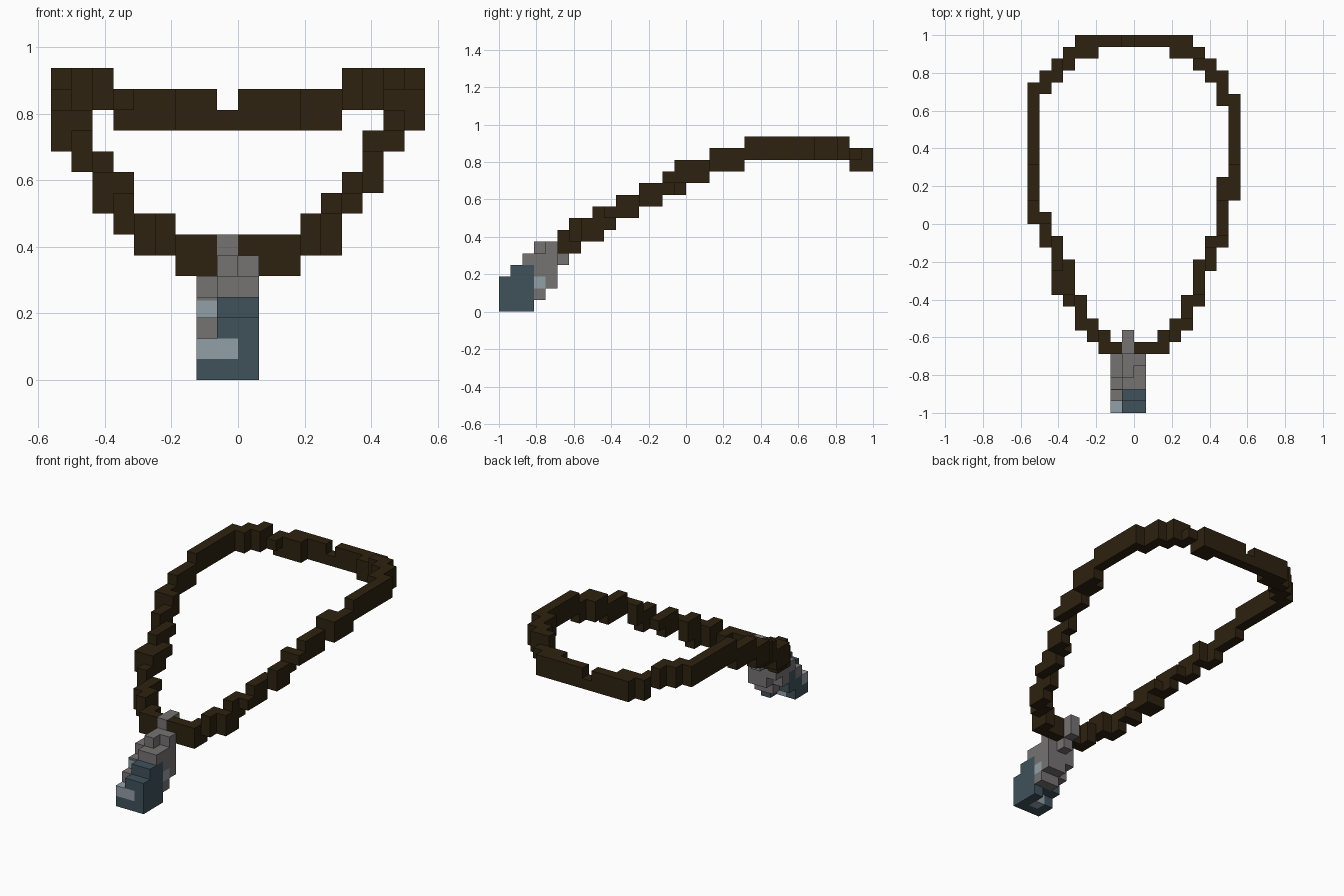
import bpy
import bmesh
from mathutils import Vector

if "Cube" in bpy.data.objects:
    bpy.data.objects.remove(bpy.data.objects["Cube"], do_unlink=True)

UNIT = 1 / 16  # edge of one block


def make_material(name, rgb):
    material = bpy.data.materials.new(name)
    material.use_nodes = True
    colour = (*rgb, 1)
    material.diffuse_color = colour
    material.node_tree.nodes["Principled BSDF"].inputs["Base Color"].default_value = colour
    return material


brown = make_material("dark brown cord", (0.027, 0.016, 0.005))
grey = make_material("warm grey stone", (0.18, 0.17, 0.17))
slate = make_material("slate blue", (0.05, 0.085, 0.102))
pale = make_material("pale blue grey", (0.29, 0.35, 0.39))


def cells(boxes):
    """Blocks filled by boxes: x range, y range, lowest z, optional height."""
    filled = set()
    for x0, x1, y0, y1, z, *height in boxes:
        for x in range(x0, x1 + 1):
            for y in range(y0, y1 + 1):
                for level in range(z, z + (height[0] if height else 2)):
                    filled.add((x, y, level))
    return filled


# Right-hand strand on the -x side, from the pendant upward
cord_right = cells([
    (-3, -2, -11, -11, 5), (-3, -3, -10, -10, 5), (-4, -4, -10, -10, 6),
    (-5, -4, -9, -9, 6), (-5, -5, -8, -8, 6), (-6, -6, -7, -7, 7),
    (-5, -5, -7, -7, 7, 1), (-7, -6, -6, -5, 8), (-7, -7, -4, -3, 9),
    (-6, -6, -4, -4, 9, 1), (-8, -8, -2, -1, 10), (-7, -7, -2, -2, 10, 1),
    (-9, -8, 0, 0, 11), (-9, -9, 1, 1, 11), (-9, -9, 2, 4, 12),
    (-9, -9, 5, 11, 13), (-8, -8, 11, 12, 13), (-7, -7, 12, 13, 13),
    (-6, -6, 13, 13, 13, 1),
])

# Left-hand strand on the +x side
cord_left = cells([
    (0, 2, -11, -11, 5), (2, 2, -10, -10, 5), (3, 3, -10, -10, 6),
    (3, 4, -9, -9, 6), (4, 4, -8, -8, 6, 3), (4, 4, -7, -7, 7),
    (5, 5, -7, -7, 8, 1), (5, 5, -6, -5, 8), (6, 6, -4, -3, 9),
    (5, 5, -4, -4, 9, 1), (6, 6, -2, -2, 10), (7, 7, -2, -2, 11, 1),
    (7, 7, -1, 1, 11), (7, 8, 2, 3, 12), (8, 8, 4, 4, 12),
    (8, 8, 5, 10, 13), (7, 7, 10, 12, 13), (6, 6, 12, 13, 13),
    (5, 5, 13, 13, 13),
])

# Back of the neck, with a small notch
cord_back = cells([
    (-5, -2, 15, 15, 12), (-1, -1, 15, 15, 12, 1), (0, 4, 15, 15, 12),
    (-6, -4, 14, 14, 12), (3, 4, 14, 14, 12), (5, 5, 14, 14, 13, 1),
])

# Stone mount that joins the pendant to the cord
mount = cells([
    (-1, -1, -10, -10, 5), (-1, -1, -11, -11, 4, 3),
    (-1, 0, -12, -12, 2, 4), (-2, -2, -12, -12, 3),
    (-1, -1, -13, -13, 1, 5), (0, 0, -13, -13, 1, 4),
    (-2, -2, -13, -13, 2, 3), (-1, 0, -14, -14, 4, 1),
    (-2, -2, -14, -14, 3, 1), (-2, -2, -15, -15, 2, 1),
])

# Stepped pendant and its pale inlays
pendant = cells([
    (-1, 0, -16, -16, 0, 3), (-1, 0, -15, -15, 0, 4),
    (-1, 0, -14, -14, 1, 3), (0, 0, -14, -14, 0, 1),
    (-2, -2, -16, -15, 0), (-2, -2, -14, -14, 1),
])
inlays = cells([(-2, -1, -16, -16, 1, 1), (0, 0, -13, -13, 2, 1),
                (-1, -1, -15, -15, 0, 1)])
mount -= inlays
pendant -= inlays

parts = [
    ("cord_right", cord_right, brown), ("cord_left", cord_left, brown),
    ("cord_back", cord_back, brown), ("pendant_mount", mount, grey),
    ("pendant_body", pendant, slate), ("pendant_inlays", inlays, pale),
]
solid = set().union(*(part[1] for part in parts))


def link_mesh(name, bm, material):
    mesh = bpy.data.meshes.new(name)
    bm.to_mesh(mesh)
    bm.free()
    mesh.materials.append(material)
    obj = bpy.data.objects.new(name, mesh)
    bpy.context.collection.objects.link(obj)


def build_blocks(name, filled, material):
    """Emit only the block faces that are open to the air."""
    bm = bmesh.new()
    for cell in sorted(filled):
        centre = Vector(cell) + Vector((0.5, 0.5, 0.5))
        for axis in range(3):
            for sign in (-1, 1):
                normal = Vector((0, 0, 0))
                normal[axis] = sign
                if tuple(int(c + n) for c, n in zip(cell, normal)) in solid:
                    continue
                side = Vector((0, 0, 0))
                side[(axis + 1) % 3] = 1
                up = normal.cross(side)
                corners = [centre + (normal + a * side + b * up) / 2
                           for a, b in ((-1, -1), (1, -1), (1, 1), (-1, 1))]
                bm.faces.new([bm.verts.new(c * UNIT) for c in corners])
    bmesh.ops.remove_doubles(bm, verts=bm.verts, dist=UNIT / 100)
    link_mesh(name, bm, material)


for part in parts:
    build_blocks(*part)

# Thin pale plate on the front of the mount's shoulder
bm = bmesh.new()
bmesh.ops.create_cube(bm, size=1)
bmesh.ops.scale(bm, vec=(UNIT, 0.004, 0.052), verts=bm.verts)
bmesh.ops.translate(bm, vec=(-1.5 * UNIT, -14 * UNIT - 0.002, 0.2135), verts=bm.verts)
link_mesh("shoulder_plate", bm, pale)
